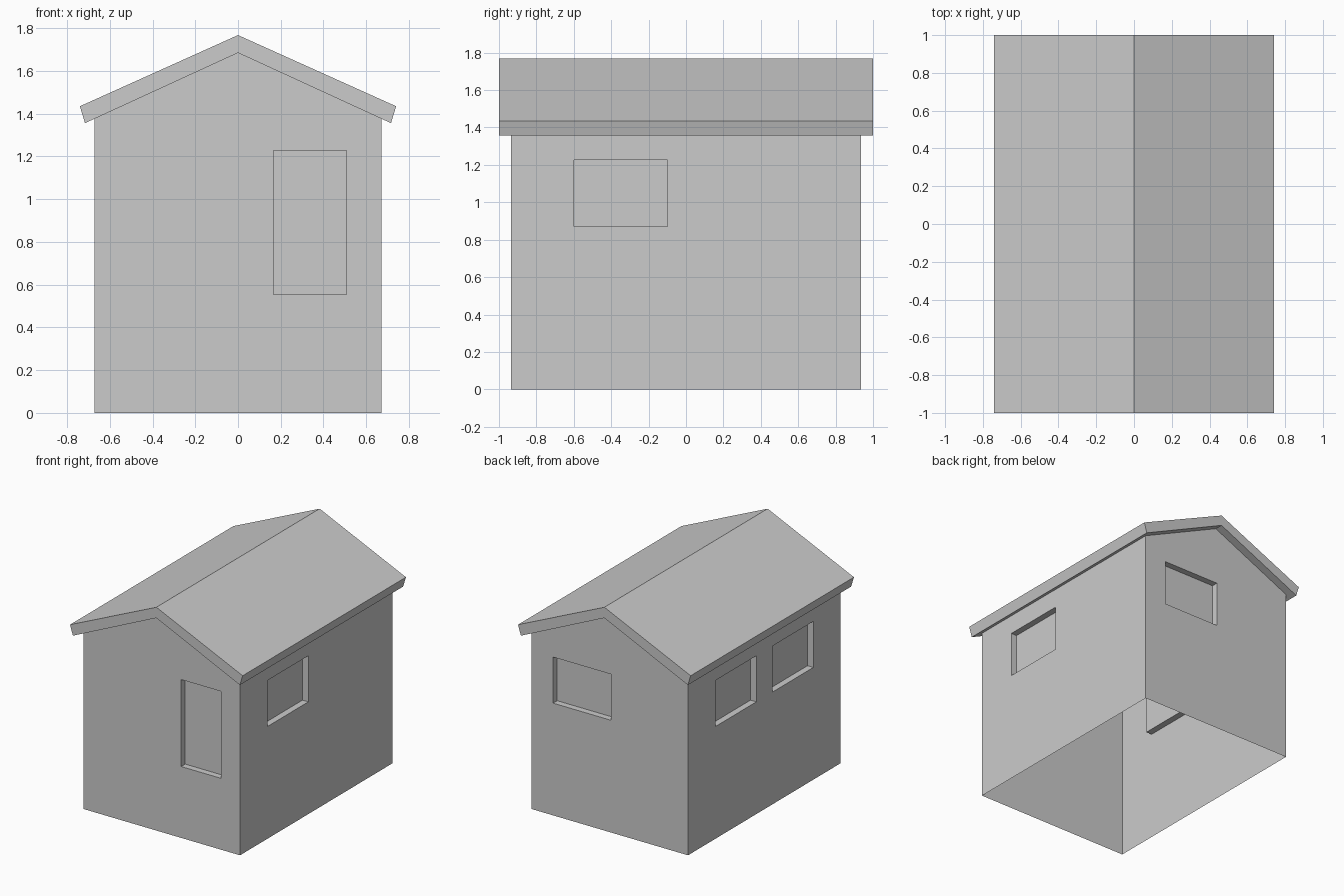
import bpy, bmesh

if "Cube" in bpy.data.objects:
    bpy.data.objects.remove(bpy.data.objects["Cube"])

WX, WY = 0.672, 0.935      # wall half width and half length
DEPTH = 0.05               # window recess depth


def prism(name, profile, half_y):
    """Extrude an x-z profile along y, centred on y = 0."""
    bm = bmesh.new()
    face = bm.faces.new([bm.verts.new((x, -half_y, z)) for x, z in profile])
    ext = bmesh.ops.extrude_face_region(bm, geom=[face])
    new = [v for v in ext["geom"] if isinstance(v, bmesh.types.BMVert)]
    bmesh.ops.translate(bm, verts=new, vec=(0, 2 * half_y, 0))
    bmesh.ops.recalc_face_normals(bm, faces=bm.faces)
    mesh = bpy.data.meshes.new(name)
    bm.to_mesh(mesh)
    bm.free()
    obj = bpy.data.objects.new(name, mesh)
    bpy.context.collection.objects.link(obj)
    return obj


def recess(walls, x, y, z):
    """Cut a box given by its x, y and z ranges out of the walls."""
    bpy.ops.mesh.primitive_cube_add(
        size=1, location=[(a + b) / 2 for a, b in (x, y, z)])
    cutter = bpy.context.object
    cutter.scale = [b - a for a, b in (x, y, z)]
    cutter.hide_render = True
    mod = walls.modifiers.new("recess", 'BOOLEAN')
    mod.operation, mod.solver, mod.object = 'DIFFERENCE', 'EXACT', cutter
    bpy.context.view_layer.objects.active = walls
    bpy.ops.object.modifier_apply(modifier=mod.name)
    bpy.data.objects.remove(cutter)


# Walls with gable ends
walls = prism("walls", [(-WX, 0), (WX, 0), (WX, 1.377), (0, 1.685), (-WX, 1.377)], WY)

# Door panel in front, one window at the back
front, back = (-WY - 0.1, -WY + DEPTH), (WY - DEPTH, WY + 0.1)
recess(walls, (0.167, 0.507), front, (0.553, 1.227))
recess(walls, (-0.01, 0.485), back, (0.87, 1.227))

# One window on the right, two on the left
right, left = (WX - DEPTH, WX + 0.1), (-WX - 0.1, -WX + DEPTH)
for side, y in ((right, (-0.6, -0.098)), (left, (-0.6, -0.098)), (left, (0.098, 0.6))):
    recess(walls, side, y, (0.87, 1.227))

# Open the shell at the bottom and under the roof
bm = bmesh.new()
bm.from_mesh(walls.data)
ends = [f for f in bm.faces
        if f.calc_center_median().z < 0.01
        or (f.normal.z > 0.5 and f.calc_center_median().z > 1.4)]
bmesh.ops.delete(bm, geom=ends, context='FACES')
bm.to_mesh(walls.data)
bm.free()

# Pitched roof slab with overhang
prism("roof", [(-0.74, 1.435), (-0.716, 1.356), (0, 1.685),
               (0.716, 1.356), (0.74, 1.435), (0, 1.768)], 1.0)
